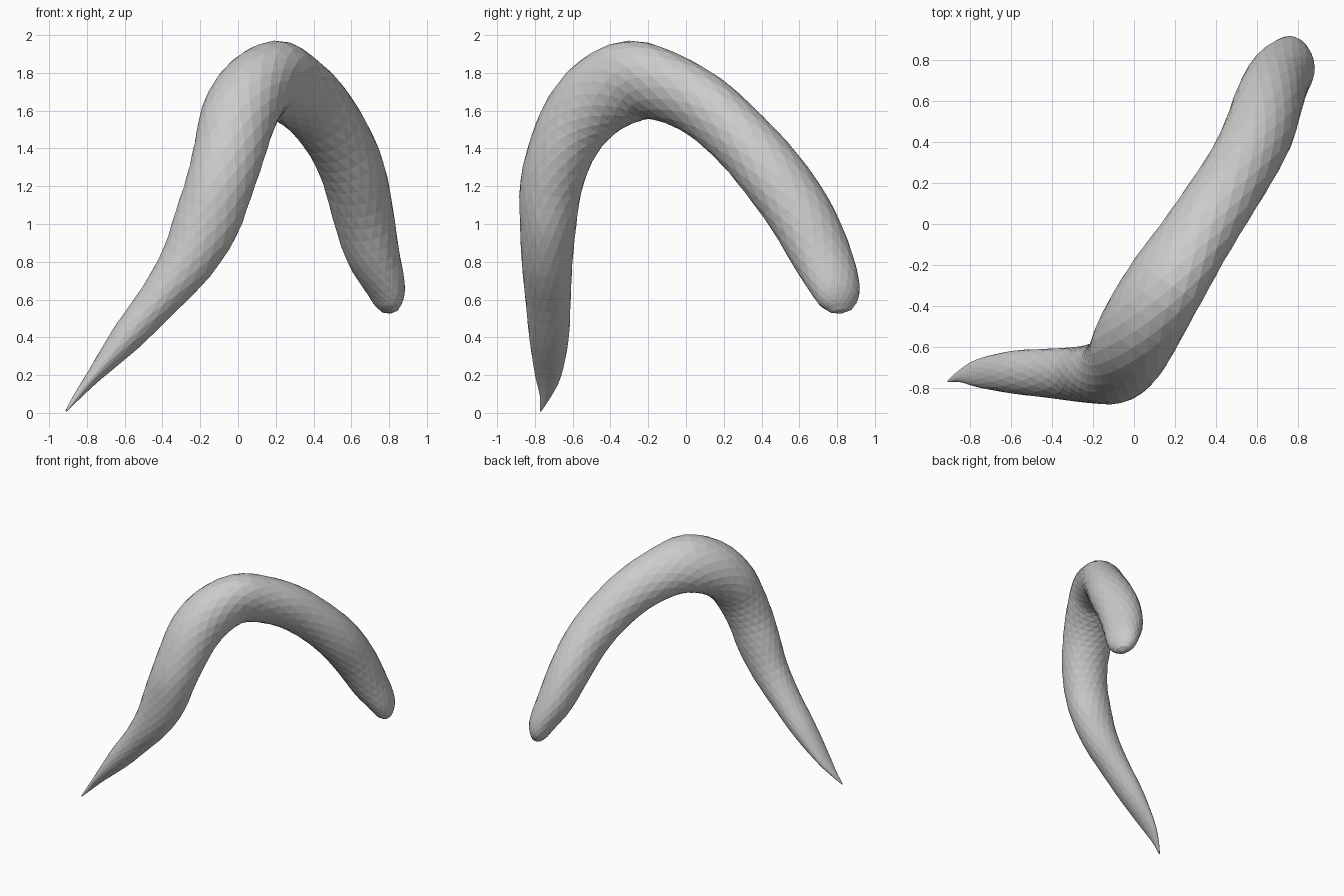
import bpy, bmesh, math
from mathutils import Vector

if "Cube" in bpy.data.objects:
    bpy.data.objects.remove(bpy.data.objects["Cube"])

SIDES, STEPS = 18, 3

# Centre line from the pointed tip to the rounded end: x, y, z, in-plane radius, lateral radius
PATH = [
    (-.91, -.77, .01, .004, .004),
    (-.85, -.745, .09, .03, .02),
    (-.76, -.73, .2, .07, .04),
    (-.59, -.725, .4, .105, .085),
    (-.42, -.73, .6, .12, .11),
    (-.27, -.735, .8, .135, .145),
    (-.17, -.73, 1.0, .15, .175),
    (-.1, -.715, 1.2, .165, .18),
    (-.045, -.66, 1.39, .175, .19),
    (.0, -.57, 1.56, .195, .2),
    (.07, -.44, 1.69, .215, .195),
    (.17, -.27, 1.76, .225, .18),
    (.28, -.1, 1.725, .2, .17),
    (.41, .1, 1.62, .185, .165),
    (.53, .29, 1.45, .175, .165),
    (.61, .45, 1.27, .17, .175),
    (.66, .6, 1.06, .16, .175),
    (.71, .71, .85, .14, .165),
    (.775, .785, .68, .105, .14),
    (.795, .81, .59, .075, .11),
    (.805, .82, .54, .04, .06),
]


def spline(points, steps):
    """Catmull-Rom interpolation of points of any dimension."""
    pts = [Vector(p) for p in points]
    pts = [2 * pts[0] - pts[1]] + pts + [2 * pts[-1] - pts[-2]]
    out = []
    for a, b, c, d in zip(pts, pts[1:], pts[2:], pts[3:]):
        for k in range(steps):
            t = k / steps
            out.append(.5 * (2 * b + (c - a) * t + (2 * a - 5 * b + 4 * c - d) * t ** 2
                             + (3 * b - a - 3 * c + d) * t ** 3))
    return out + [pts[-2]]


# Sweep elliptical rings along the centre line
samples = spline(PATH, STEPS)
centres = [Vector(s[:3]) for s in samples]
bm = bmesh.new()
rings = []
axis = Vector((0, 1, 0))
for i, s in enumerate(samples):
    tangent = (centres[min(i + 1, len(centres) - 1)] - centres[max(i - 1, 0)]).normalized()
    axis = (axis - tangent * axis.dot(tangent)).normalized()
    side = tangent.cross(axis)
    ring = []
    for k in range(SIDES):
        angle = 2 * math.pi * (k + .5 * (i % 2)) / SIDES
        ring.append(bm.verts.new(centres[i] + axis * s[3] * math.cos(angle)
                                 + side * s[4] * math.sin(angle)))
    rings.append(ring)

# Triangular facets between staggered rings
for i, (low, high) in enumerate(zip(rings, rings[1:])):
    for k in range(SIDES):
        n = (k + 1) % SIDES
        if i % 2:
            bm.faces.new((low[k], low[n], high[n]))
            bm.faces.new((low[k], high[n], high[k]))
        else:
            bm.faces.new((low[k], low[n], high[k]))
            bm.faces.new((low[n], high[n], high[k]))

# Closed tip and rounded end
bm.faces.new(rings[0])
end = bm.verts.new(centres[-1] + tangent * .015)
for k in range(SIDES):
    bm.faces.new((rings[-1][k], rings[-1][(k + 1) % SIDES], end))
bmesh.ops.recalc_face_normals(bm, faces=bm.faces)

mesh = bpy.data.meshes.new("curved_tail")
bm.to_mesh(mesh)
bm.free()
tail = bpy.data.objects.new("curved_tail", mesh)
bpy.context.collection.objects.link(tail)

# Plain grey
grey = bpy.data.materials.new("light_grey")
grey.use_nodes = True
colour = (.6, .6, .6, 1)
grey.diffuse_color = colour
grey.node_tree.nodes["Principled BSDF"].inputs["Base Color"].default_value = colour
mesh.materials.append(grey)
